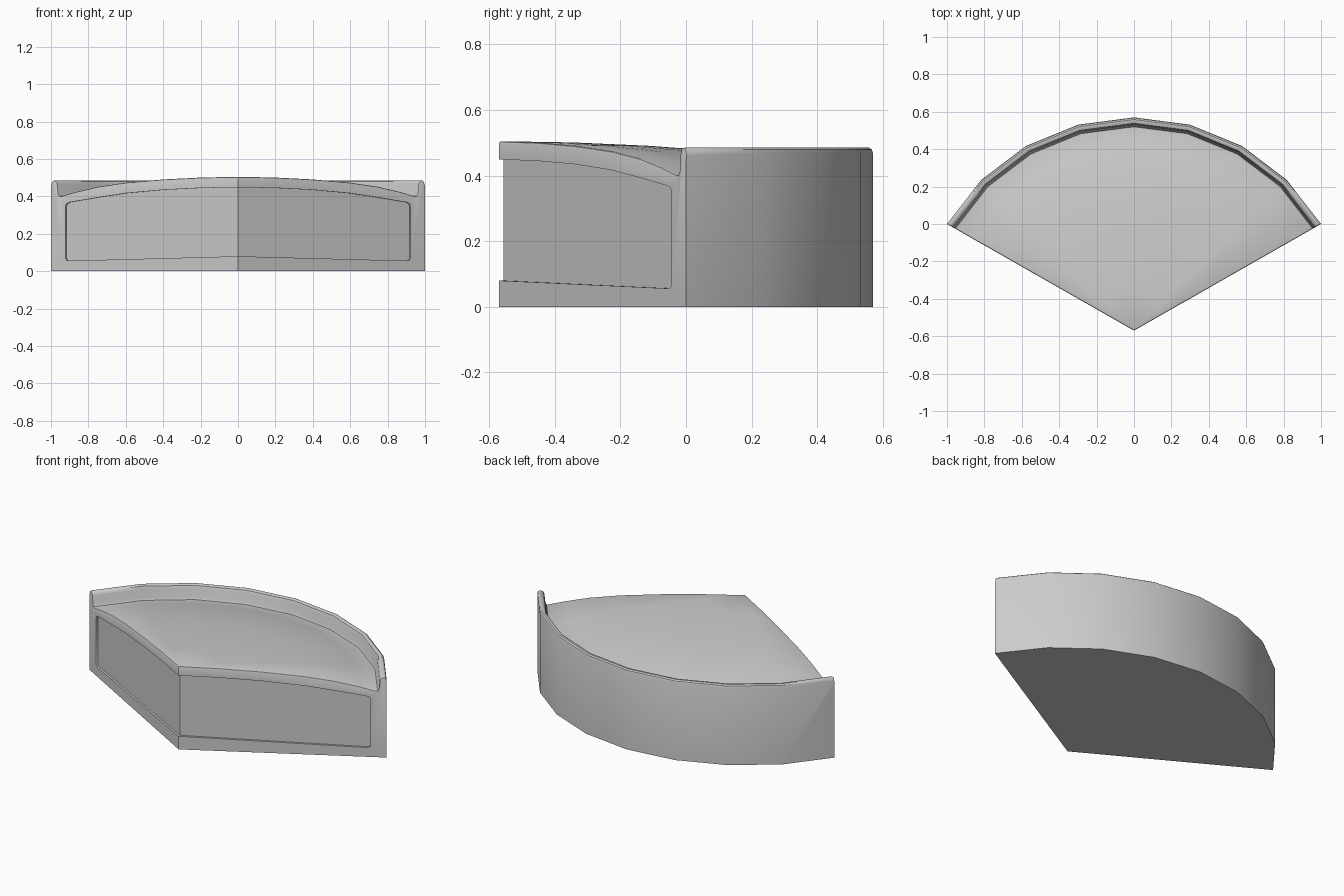
import bpy, bmesh, math

if "Cube" in bpy.data.objects:
    bpy.data.objects.remove(bpy.data.objects["Cube"])

RECESS = 0.012
ANGLES = [math.radians(30 + 15 * i) for i in range(9)]

# radial section: domed top, raised rolled rim, outer wall (fraction of radius, z)
SECTION = [(0, .505), (.2, .501), (.4, .491), (.6, .474), (.75, .452), (.87, .424),
           (.945, .402), (.956, .402), (.962, .415), (.966, .465), (.972, .480),
           (.980, .485), (.990, .485), (.997, .479), (1, .468), (1, 0), (0, 0)]
# outline of the sunken panel on each cut side
PANEL = [(0, .449), (.2, .445), (.4, .435), (.6, .417), (.75, .394), (.9, .369), (.917, .362),
         (.922, .35), (.922, .07), (.917, .059), (.905, .056), (0, .08)]


def point(f, z, a):
    return (1.1547 * f * math.cos(a), -.57 + 1.14 * f * math.sin(a), z)


bm = bmesh.new()
top_axis = bm.verts.new(point(0, SECTION[0][1], 0))
low_axis = bm.verts.new(point(0, 0, 0))
rings = [[top_axis] + [bm.verts.new(point(f, z, a)) for f, z in SECTION[1:-1]] + [low_axis]
         for a in ANGLES]

# swept top, rim, wall and base
for r0, r1 in zip(rings, rings[1:]):
    for i in range(len(SECTION) - 1):
        face = [r0[i], r0[i + 1], r1[i + 1], r1[i]]
        bm.faces.new(list(dict.fromkeys(face)))

# cut sides: frame, recess walls and sunken panel, sharing the tip corner
tip = [bm.verts.new(point(0, PANEL[k][1], 0)) for k in (0, -1)]
deep_tip = []
for v in tip:
    deep_tip.append(bm.verts.new((0, v.co.y + RECESS / math.cos(math.radians(30)), v.co.z)))
for ring, a, side in ((rings[0], ANGLES[0], 1), (rings[-1], ANGLES[-1], -1)):
    front = [tip[0]] + [bm.verts.new(point(f, z, a)) for f, z in PANEL[1:-1]] + [tip[1]]
    deep = [deep_tip[0]]
    for v in front[1:-1]:
        deep.append(bm.verts.new((v.co.x - side * RECESS * .5, v.co.y + RECESS * .866, v.co.z)))
    deep.append(deep_tip[1])
    bm.faces.new(ring + front[::-1])
    for i in range(len(front) - 1):
        bm.faces.new([front[i], front[i + 1], deep[i + 1], deep[i]])
    bm.faces.new(deep)

bmesh.ops.recalc_face_normals(bm, faces=bm.faces)

# soften the upper edges of the cut sides
soft = []
for e in bm.edges:
    if len(e.link_faces) == 2 and any(v in rings[0][1:15] for v in e.verts) and all(v in rings[0][:15] for v in e.verts):
        soft.append(e)
    elif len(e.link_faces) == 2 and any(v in rings[-1][1:15] for v in e.verts) and all(v in rings[-1][:15] for v in e.verts):
        soft.append(e)
bmesh.ops.bevel(bm, geom=soft, offset=.008, segments=2, profile=.5, affect='EDGES', clamp_overlap=True)

mesh = bpy.data.meshes.new("wedge_slice")
bm.to_mesh(mesh)
bm.free()
obj = bpy.data.objects.new("wedge_slice", mesh)
bpy.context.collection.objects.link(obj)
bpy.context.view_layer.objects.active = obj
obj.select_set(True)
bpy.ops.object.shade_smooth_by_angle(angle=math.radians(35))
